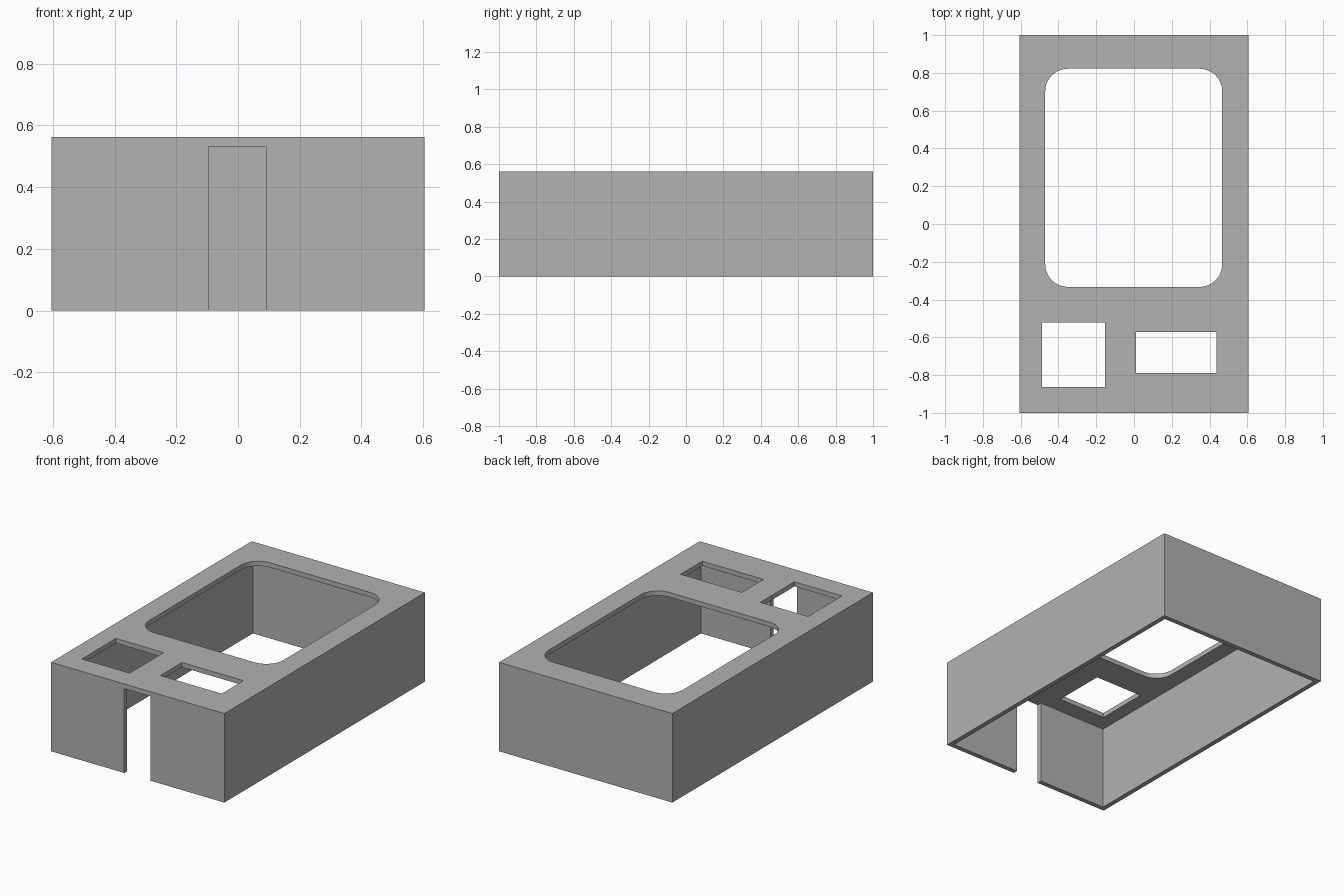
import bpy
import bmesh
from math import cos, sin, pi, radians

if "Cube" in bpy.data.objects:
    bpy.data.objects.remove(bpy.data.objects["Cube"], do_unlink=True)

HALF_X, HALF_Y, HEIGHT, WALL = 0.605, 1.0, 0.562, 0.03
CEILING = HEIGHT - WALL

grey = bpy.data.materials.new("plain grey")
grey.use_nodes = True
colour = (0.445, 0.445, 0.445, 1)
grey.diffuse_color = colour
grey.node_tree.nodes["Principled BSDF"].inputs["Base Color"].default_value = colour


def prism(name, outline, bottom, top):
    """Extrude a counter-clockwise outline between two heights."""
    bm = bmesh.new()
    base = bm.faces.new([bm.verts.new((x, y, bottom)) for x, y in outline])
    ext = bmesh.ops.extrude_face_region(bm, geom=[base], use_keep_orig=True)
    for item in ext["geom"]:
        if isinstance(item, bmesh.types.BMVert):
            item.co.z = top
    bmesh.ops.recalc_face_normals(bm, faces=bm.faces)
    mesh = bpy.data.meshes.new(name)
    bm.to_mesh(mesh)
    bm.free()
    mesh.materials.append(grey)
    obj = bpy.data.objects.new(name, mesh)
    bpy.context.collection.objects.link(obj)
    return obj


def rectangle(x0, x1, y0, y1, radius=0, steps=10):
    """Rectangle outline, with rounded corners if a radius is given."""
    if not radius:
        return [(x0, y0), (x1, y0), (x1, y1), (x0, y1)]
    centres = rectangle(x0 + radius, x1 - radius, y0 + radius, y1 - radius)
    points = []
    for corner, (cx, cy) in enumerate(centres):
        for i in range(steps + 1):
            a = pi + (corner + i / steps) * pi / 2
            points.append((cx + radius * cos(a), cy + radius * sin(a)))
    return points


# Outer block
housing = prism("housing", rectangle(-HALF_X, HALF_X, -HALF_Y, HALF_Y), 0, HEIGHT)

# Open underside, joined to the slot through the front wall
ix, iy = HALF_X - WALL, HALF_Y - WALL
slot_left, slot_right = 0.09, -0.095
cavity = [(slot_right, -1.1), (slot_left, -1.1), (slot_left, -iy), (ix, -iy),
          (ix, iy), (-ix, iy), (-ix, -iy), (slot_right, -iy)]
cutters = [prism("cavity_cutter", cavity, -0.1, CEILING)]

# Openings in the top panel
openings = {
    "large_opening_cutter": rectangle(-0.47, 0.467, -0.333, 0.822, 0.12),
    "square_opening_cutter": rectangle(-0.487, -0.153, -0.862, -0.522),
    "oblong_opening_cutter": rectangle(0.01, 0.438, -0.788, -0.572),
}
for name, outline in openings.items():
    cutters.append(prism(name, outline, CEILING - 0.1, HEIGHT + 0.1))

# Cut everything out and discard the cutters
bpy.context.view_layer.objects.active = housing
housing.select_set(True)
for cutter in cutters:
    cutter.hide_render = True
    mod = housing.modifiers.new(cutter.name, "BOOLEAN")
    mod.operation = "DIFFERENCE"
    mod.solver = "EXACT"
    mod.object = cutter
    bpy.ops.object.modifier_apply(modifier=mod.name)
    bpy.data.objects.remove(cutter, do_unlink=True)

bpy.ops.object.shade_smooth_by_angle(angle=radians(30))
